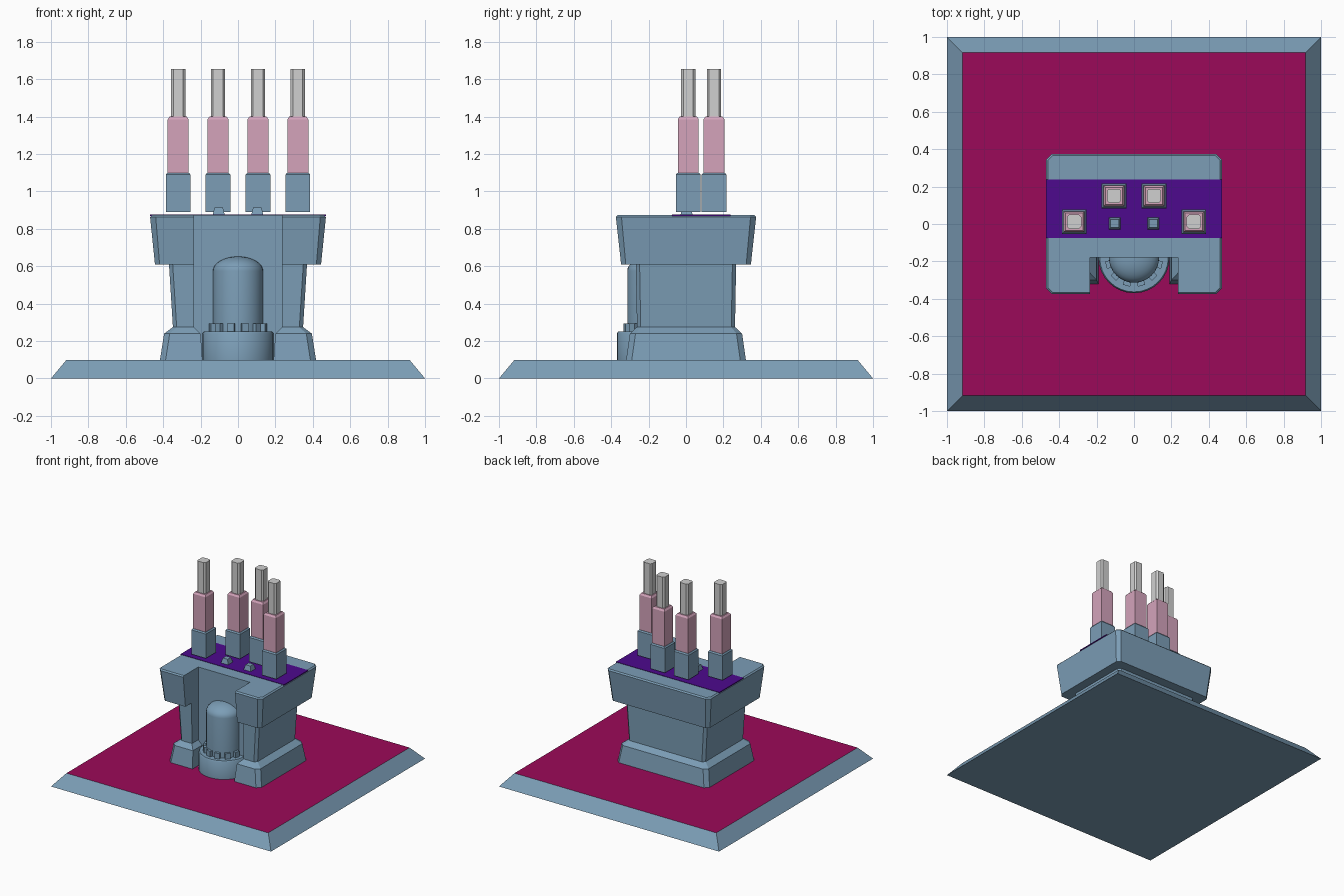
import bpy, bmesh, math
from mathutils import Matrix

cube = bpy.data.objects.get("Cube")
if cube:
    bpy.data.objects.remove(cube, do_unlink=True)


def material(name, rgb):
    m = bpy.data.materials.new(name)
    m.use_nodes = True
    m.diffuse_color = (*rgb, 1)
    m.node_tree.nodes["Principled BSDF"].inputs["Base Color"].default_value = (*rgb, 1)
    return m


BLUE = material("steel blue", (0.20, 0.34, 0.47))
MAGENTA = material("magenta", (0.33, 0.003, 0.10))
PURPLE = material("purple", (0.075, 0.003, 0.27))
PINK = material("pink", (0.66, 0.37, 0.50))
GREY = material("light grey", (0.63, 0.63, 0.63))


def loft(name, sections, mats, location=(0, 0, 0)):
    """Join a stack of (outline, z) sections into a closed solid."""
    bm = bmesh.new()
    rings = [[bm.verts.new((x, y, z)) for x, y in outline] for outline, z in sections]
    n = len(rings[0])
    for low, high in zip(rings, rings[1:]):
        for i in range(n):
            j = (i + 1) % n
            bm.faces.new((low[i], low[j], high[j], high[i]))
    bm.faces.new(rings[0][::-1])
    bm.faces.new(rings[-1])
    bmesh.ops.recalc_face_normals(bm, faces=bm.faces)
    return finish(name, bm, mats, location)


def finish(name, bm, mats, location=(0, 0, 0)):
    mesh = bpy.data.meshes.new(name)
    bm.to_mesh(mesh)
    bm.free()
    for m in mats:
        mesh.materials.append(m)
    ob = bpy.data.objects.new(name, mesh)
    ob.location = location
    bpy.context.collection.objects.link(ob)
    return ob


def rect(hx, hy):
    return [(-hx, -hy), (hx, -hy), (hx, hy), (-hx, hy)]


def square(h, c):
    """Square outline with cut corners."""
    return [(-h + c, -h), (h - c, -h), (h, -h + c), (h, h - c),
            (h - c, h), (-h + c, h), (-h, h - c), (-h, -h + c)]


def notched(hx, hy, c, notch, depth=-0.18):
    """Cut-corner rectangle with a recess in the front."""
    half = [(notch, depth), (notch, -hy), (hx - c, -hy),
            (hx, -hy + c), (hx, hy - c), (hx - c, hy)]
    return half + [(-x, y) for x, y in reversed(half)]


def lathe(name, profile, location, steps=32):
    angles = [2 * math.pi * i / steps for i in range(steps)]
    ob = loft(name, [([(r * math.cos(a), r * math.sin(a)) for a in angles], z)
                     for r, z in profile], [BLUE], location)
    bpy.ops.object.select_all(action="DESELECT")
    ob.select_set(True)
    bpy.context.view_layer.objects.active = ob
    bpy.ops.object.shade_smooth_by_angle(angle=math.radians(35))
    return ob


# Ground plinth with a coloured top
plinth = loft("plinth", [(rect(1, 1), 0), (rect(0.917, 0.917), 0.10)], [BLUE, MAGENTA])
for face in plinth.data.polygons:
    face.material_index = int(face.normal.z > 0.9)

# Tower: flared foot, shaft and overhanging head
loft("tower", [
    (notched(0.417, 0.32, 0.03, 0.19), 0.10),
    (notched(0.395, 0.30, 0.03, 0.20), 0.24),
    (notched(0.348, 0.262, 0.02, 0.235), 0.275),
    (notched(0.369, 0.268, 0.02, 0.235), 0.61),
    (notched(0.444, 0.347, 0.025, 0.235), 0.61),
    (notched(0.47, 0.375, 0.03, 0.235), 0.863),
    (notched(0.46, 0.365, 0.025, 0.235), 0.873)], [BLUE])

# Coloured band across the head
loft("deck_band", [(rect(0.47, 0.157), 0.868), (rect(0.47, 0.157), 0.876)],
     [PURPLE], (0, 0.082, 0))

# Domed tank in the recess
TANK = (0, -0.18, 0)
lathe("tank_base", [(0.19, 0.10), (0.19, 0.24), (0.183, 0.25)], TANK)
DOME_R, DOME_Z, DOME_H = 0.134, 0.575, 0.077
cap = [(DOME_R * math.cos(t), DOME_Z + DOME_H * math.sin(t))
       for t in (math.pi / 2 * i / 8 for i in range(8))]
lathe("tank_dome", [(DOME_R, 0.25)] + cap + [(0.005, DOME_Z + DOME_H)], TANK)

# Clamps around the foot of the tank
bm = bmesh.new()
for deg in range(-75, 90, 30):
    turn = Matrix.Rotation(math.radians(deg), 4, "Z")
    bmesh.ops.create_cube(bm, size=1, matrix=Matrix.Translation(TANK) @ turn
                          @ Matrix.Translation((0, -0.14, 0.27))
                          @ Matrix.Diagonal((0.04, 0.03, 0.05, 1)))
finish("tank_clamps", bm, [BLUE])

# Four stepped masts and two small deck studs
for side, word in ((1, "left"), (-1, "right")):
    for x, y, row in ((0.32, 0.012, "outer"), (0.107, 0.15, "inner")):
        at = (side * x, y, 0)
        label = f"{word}_{row}_mast"
        loft(label + "_socket", [(rect(0.066, 0.066), 0.89), (rect(0.066, 0.066), 1.09),
                                 (rect(0.058, 0.058), 1.10)], [BLUE], at)
        loft(label + "_sleeve", [(rect(0.056, 0.056), 1.10), (rect(0.056, 0.056), 1.385),
                                 (rect(0.046, 0.046), 1.40)], [PINK], at)
        loft(label + "_rod", [(square(0.038, 0.012), 1.40), (square(0.038, 0.012), 1.655)],
             [GREY], at)
    loft(f"{word}_stud", [(rect(0.032, 0.032), 0.876), (rect(0.022, 0.022), 0.915)],
         [BLUE], (side * 0.103, 0.003, 0))
